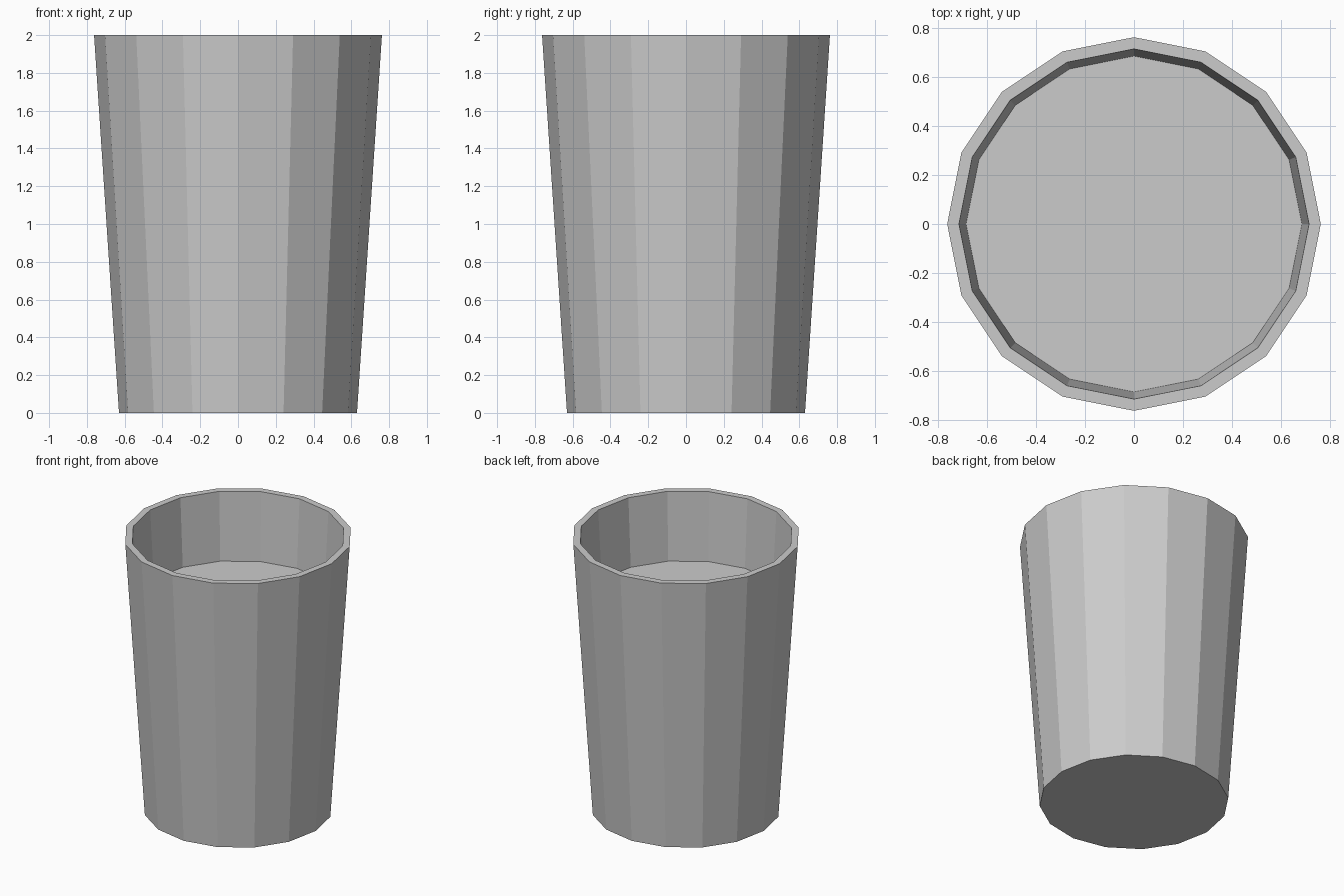
import bpy, bmesh
from math import cos, sin, tau

if "Cube" in bpy.data.objects:
    bpy.data.objects.remove(bpy.data.objects["Cube"])

SIDES = 16
# (radius, height) profile: outer base, outer rim, inner rim, drink level
PROFILE = [(0.63, 0.0), (0.762, 2.0), (0.714, 2.0), (0.685, 1.5)]

bm = bmesh.new()
rings = [[bm.verts.new((r * cos(tau * i / SIDES), r * sin(tau * i / SIDES), z))
          for i in range(SIDES)] for r, z in PROFILE]

# Outer wall, rim and inner wall
for a, b in zip(rings, rings[1:]):
    for i in range(SIDES):
        j = (i + 1) % SIDES
        bm.faces.new((a[i], a[j], b[j], b[i]))

# Base and the flat surface inside
bm.faces.new(rings[0][::-1])
bm.faces.new(rings[-1])
bmesh.ops.recalc_face_normals(bm, faces=bm.faces)

mesh = bpy.data.meshes.new("cup")
bm.to_mesh(mesh)
bm.free()
bpy.context.collection.objects.link(bpy.data.objects.new("cup", mesh))
